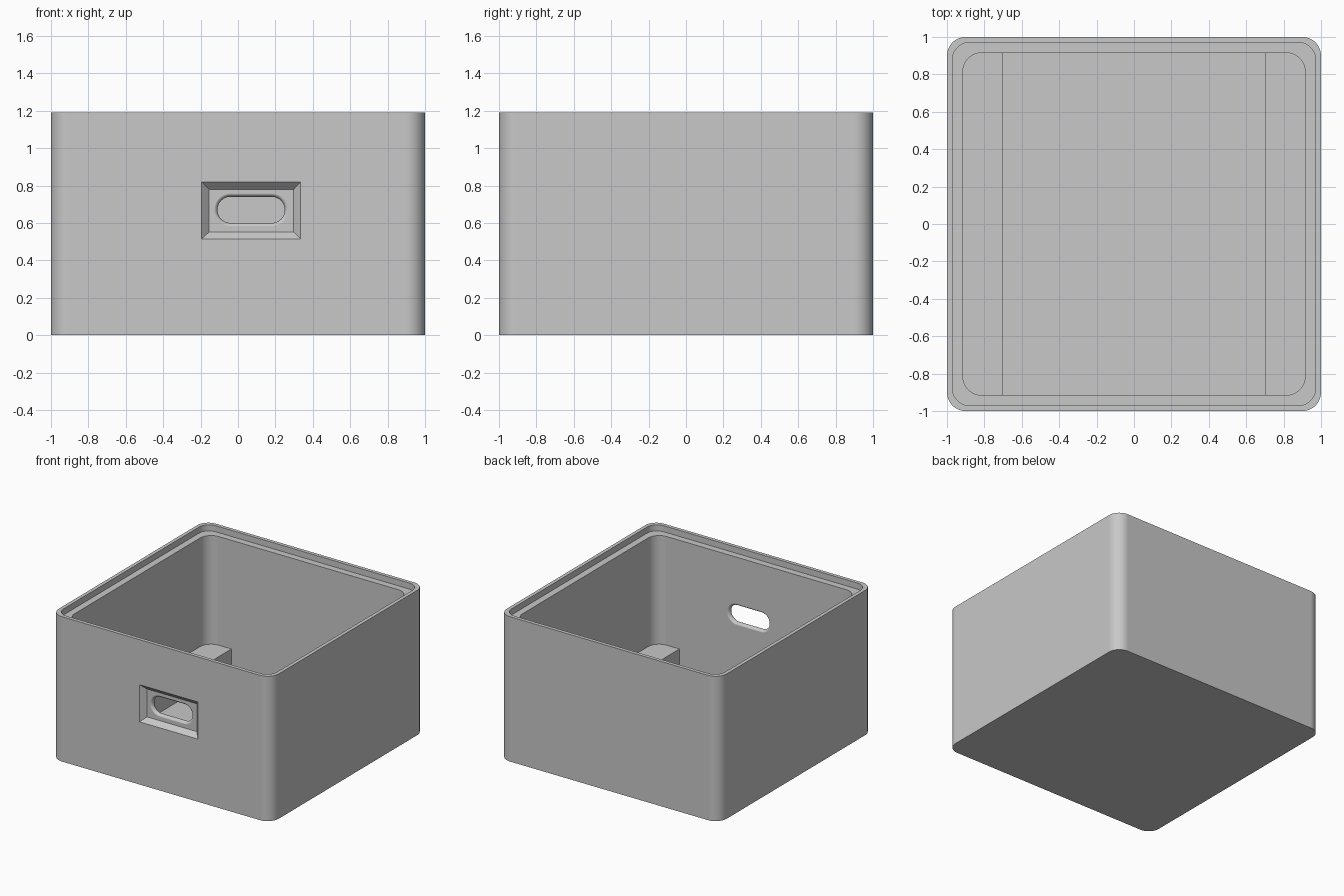
import bpy, bmesh
from math import sin, cos, pi

cube = bpy.data.objects.get("Cube")
if cube:
    bpy.data.objects.remove(cube, do_unlink=True)

# One grey plastic for the whole case
grey = bpy.data.materials.new("light grey plastic")
grey.use_nodes = True
colour = (0.58, 0.58, 0.58, 1)
grey.diffuse_color = colour
grey.node_tree.nodes["Principled BSDF"].inputs["Base Color"].default_value = colour

HEIGHT, FLOOR, LEDGE_TOP = 1.19, 0.08, 0.247
WALL, STEP = 0.085, 0.05
CAVITY = 1 - WALL


def rounded_rect(half_w, half_h, radius, segments=12):
    """Outline of a rounded rectangle, counter-clockwise from the +x side."""
    points = []
    for quarter, (sx, sy) in enumerate([(1, 1), (-1, 1), (-1, -1), (1, -1)]):
        for i in range(segments + 1):
            a = (quarter + i / segments) * pi / 2
            points.append((sx * (half_w - radius) + radius * cos(a),
                           sy * (half_h - radius) + radius * sin(a)))
    return points


def loft(name, rings):
    """Closed solid through a list of rings with equal point counts."""
    bm = bmesh.new()
    loops = [[bm.verts.new(p) for p in ring] for ring in rings]
    for a, b in zip(loops, loops[1:]):
        for i in range(len(a)):
            j = (i + 1) % len(a)
            bm.faces.new((a[i], a[j], b[j], b[i]))
    bm.faces.new(loops[0])
    bm.faces.new(loops[-1])
    bmesh.ops.remove_doubles(bm, verts=bm.verts, dist=1e-5)
    bmesh.ops.recalc_face_normals(bm, faces=bm.faces)
    mesh = bpy.data.meshes.new(name)
    bm.to_mesh(mesh)
    bm.free()
    mesh.materials.append(grey)
    obj = bpy.data.objects.new(name, mesh)
    bpy.context.collection.objects.link(obj)
    return obj


def activate(obj):
    bpy.ops.object.select_all(action='DESELECT')
    obj.select_set(True)
    bpy.context.view_layer.objects.active = obj


def cut(obj, cutter):
    mod = obj.modifiers.new("cut", 'BOOLEAN')
    mod.operation, mod.solver, mod.object = 'DIFFERENCE', 'EXACT', cutter
    activate(obj)
    bpy.ops.object.modifier_apply(modifier=mod.name)
    bpy.data.objects.remove(cutter, do_unlink=True)


# Case: outer wall, rim, recessed lid seat, cavity and floor in one loft
profile = [(1, 0.1, 0), (1, 0.1, HEIGHT),
           (0.97, 0.09, HEIGHT), (0.97, 0.09, HEIGHT - STEP),
           (CAVITY, 0.1, HEIGHT - STEP), (CAVITY, 0.1, FLOOR)]
case = loft("case", [[(x, y, z) for x, y in rounded_rect(half, half, radius)]
                     for half, radius, z in profile])


# Port pocket in the front wall, with sloping sides
def pocket_ring(y):
    t = (y + 1) / 0.04
    left, right = -0.195 + 0.04 * t, 0.335 - 0.037 * t
    low, high = 0.515 + 0.036 * t, 0.82 - 0.04 * t
    return [(left, y, low), (right, y, low), (right, y, high), (left, y, high)]


cut(case, loft("pocket_cutter", [pocket_ring(-1.04), pocket_ring(-0.96)]))


# Port slot with rounded lips on both sides of the remaining wall
def slot_ring(y, grow):
    return [(0.07 + x, y, 0.67 + z)
            for x, z in rounded_rect(0.18 + grow, 0.07 + grow, 0.07 + grow)]


LIP, MIDDLE, STEPS = 0.0235, -0.9375, 8
rings = [slot_ring(MIDDLE - 0.03, LIP)]
for i in range(-STEPS, STEPS + 1):
    a = i / STEPS * pi / 2
    rings.append(slot_ring(MIDDLE + LIP * sin(a), LIP * (1 - cos(a))))
rings.append(slot_ring(MIDDLE + 0.03, LIP))
cut(case, loft("slot_cutter", rings))

activate(case)
bpy.ops.object.shade_smooth_by_angle(angle=pi / 6)
weighted = case.modifiers.new("even shading", 'WEIGHTED_NORMAL')
weighted.keep_sharp = True

# Support ledges along both side walls, slightly embedded in the walls
outline = rounded_rect(CAVITY + 0.015, CAVITY + 0.015, 0.115)
back = [p for p in outline if p[0] > 0.7 and p[1] > 0]
front = [p for p in outline if p[0] > 0.7 and p[1] < 0]
inner = [(0.7, back[-1][1]), (0.7, front[0][1])]
for side, sign in (("left", 1), ("right", -1)):
    loft(side + "_ledge", [[(sign * x, y, z) for x, y in back + inner + front]
                           for z in (FLOOR - 0.02, LEDGE_TOP)])
